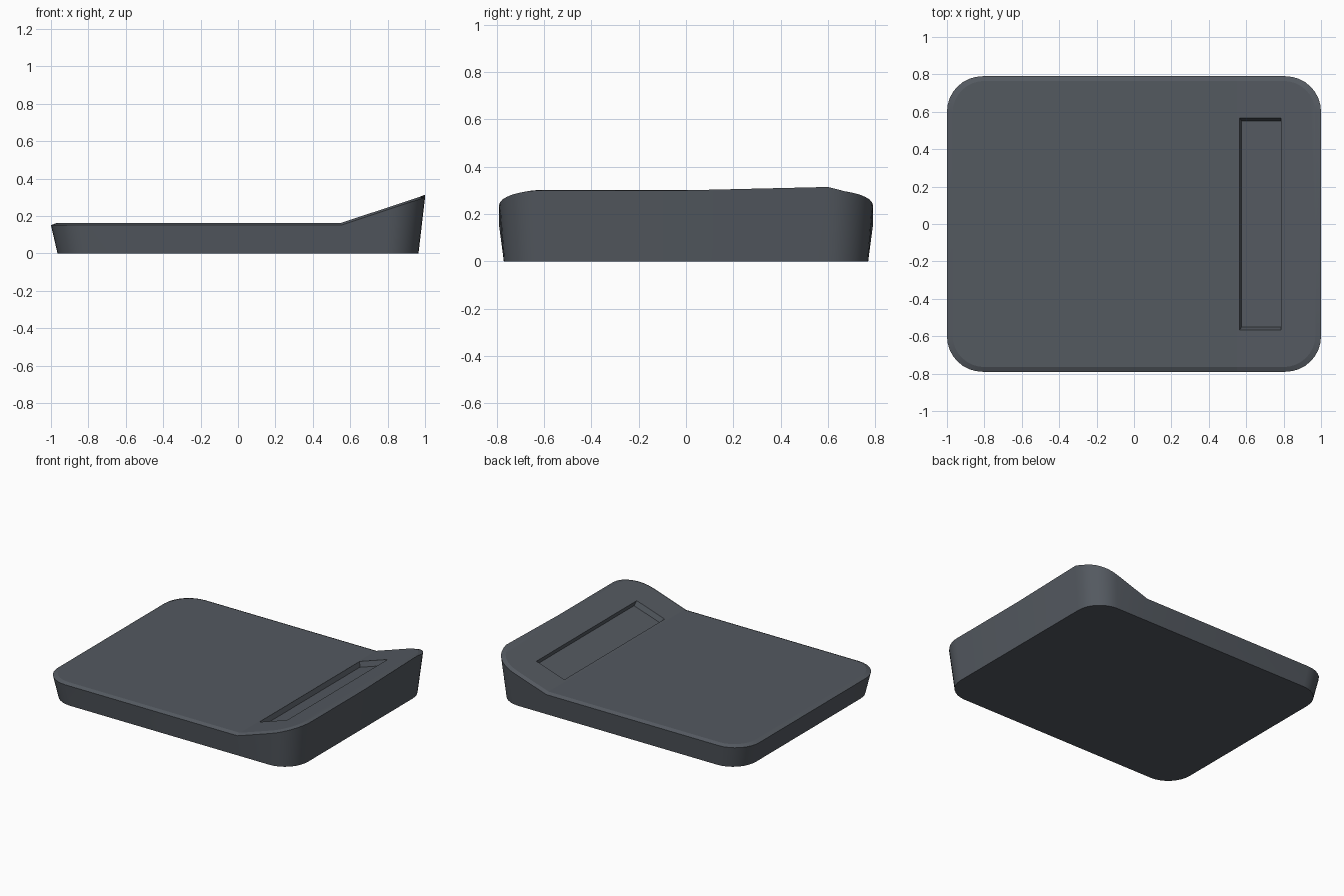
import bpy, bmesh, math
from mathutils import Matrix, Vector

default = bpy.data.objects.get("Cube")
if default:
    bpy.data.objects.remove(default, do_unlink=True)

FLAT, CREASE, PEAK = 0.163, 0.55, 0.312
SLOPE = (PEAK - FLAT) / (1 - CREASE)
STEPS = 8                                   # segments per rounded corner

slate = bpy.data.materials.new("slate grey")
slate.use_nodes = True
slate.diffuse_color = (0.088, 0.1, 0.117, 1)
slate.node_tree.nodes["Principled BSDF"].inputs["Base Color"].default_value = slate.diffuse_color


def top_height(x):
    return FLAT + max(0, x - CREASE) * SLOPE


def outline(hx, hy, r):
    """Rounded rectangle with extra points on the crease and the raised end."""
    pts = []
    for quarter, (sx, sy) in enumerate([(1, 1), (-1, 1), (-1, -1), (1, -1)]):
        for i in range(STEPS + 1):
            a = (quarter + i / STEPS) * math.pi / 2
            pts.append((sx * (hx - r) + r * math.cos(a), sy * (hy - r) + r * math.sin(a)))
        if quarter in (0, 2):
            pts.append((CREASE, sy * hy))
    pts.append((hx, 0))
    return pts


def make_object(name, bm):
    bmesh.ops.recalc_face_normals(bm, faces=bm.faces)
    mesh = bpy.data.meshes.new(name)
    bm.to_mesh(mesh)
    bm.free()
    mesh.materials.append(slate)
    obj = bpy.data.objects.new(name, mesh)
    bpy.context.collection.objects.link(obj)
    return obj


# Tray body: base, flared rim and slightly inset top
bm = bmesh.new()
base = [bm.verts.new((x, y, 0)) for x, y in outline(0.965, 0.77, 0.18)]
rim = [bm.verts.new((x, y, top_height(x) - 0.012)) for x, y in outline(1, 0.79, 0.19)]
top = [bm.verts.new((x, y, top_height(x))) for x, y in outline(0.97, 0.765, 0.17)]
rim[0].co.z += 0.014                        # small lift on one rim corner
rim[1].co.z += 0.006
n = len(base)
for low, high in ((base, rim), (rim, top)):
    for i in range(n):
        j = (i + 1) % n
        bm.faces.new((low[i], low[j], high[j], high[i]))
bm.faces.new(base[::-1])
first, last = STEPS + 1, 3 * STEPS + 4      # the two crease points
bm.faces.new(top[first:last + 1])
bm.faces.new(top[last:] + top[:first + 1])
tray = make_object("tray_body", bm)

# Shallow slot, sunk square to the sloping panel with drafted ends
angle = math.atan(SLOPE)
bm = bmesh.new()
bmesh.ops.create_cube(bm, size=2)
half, depth = 0.11 / math.cos(angle), 0.035
for v in bm.verts:
    deep = v.co.z < 0
    v.co = Vector((v.co.x * half, v.co.y * (0.551 if deep else 0.581),
                   -depth if deep else depth))
cx = 0.675
bm.transform(Matrix.Translation((cx, 0, top_height(cx))) @ Matrix.Rotation(-angle, 4, 'Y'))
cutter = make_object("slot_cutter", bm)
cutter.hide_render = True

cut = tray.modifiers.new("slot", 'BOOLEAN')
cut.operation = 'DIFFERENCE'
cut.solver = 'EXACT'
cut.object = cutter
bpy.ops.object.select_all(action='DESELECT')
bpy.context.view_layer.objects.active = tray
tray.select_set(True)
bpy.ops.object.modifier_apply(modifier=cut.name)
bpy.data.objects.remove(cutter, do_unlink=True)
bpy.ops.object.shade_smooth_by_angle(angle=math.radians(15))
